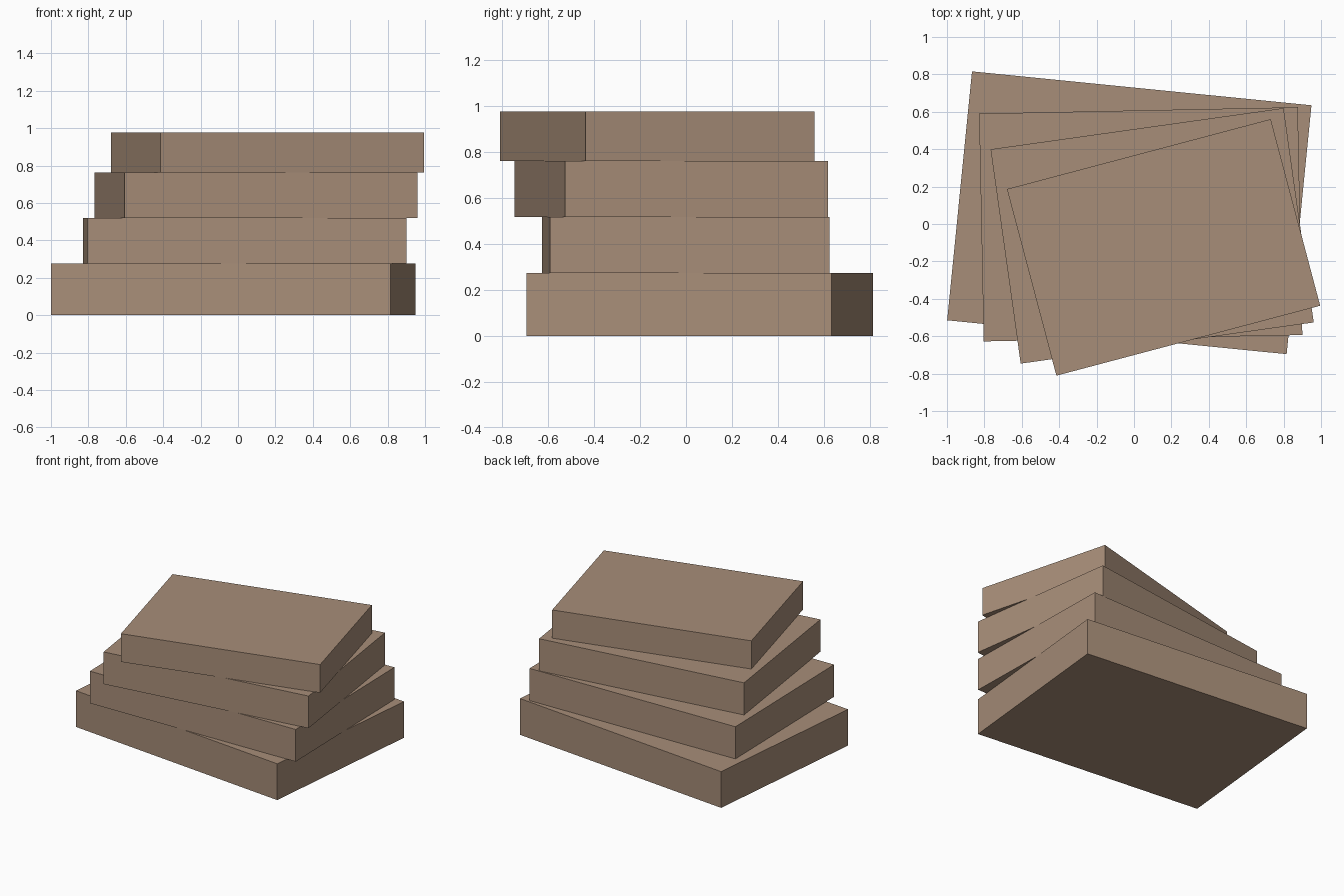
import bpy
from math import radians

if "Cube" in bpy.data.objects:
    bpy.data.objects.remove(bpy.data.objects["Cube"])

stone = bpy.data.materials.new("brown_stone")
stone.diffuse_color = (0.39, 0.27, 0.19, 1)
stone.use_nodes = True
stone.node_tree.nodes["Principled BSDF"].inputs["Base Color"].default_value = stone.diffuse_color

# Stacked slabs: width, depth, bottom z, top z (sizes shrink upward)
slabs = [
    (1.824, 1.337, 0.0, 0.275),
    (1.704, 1.218, 0.275, 0.519),
    (1.582, 1.157, 0.519, 0.763),
    (1.459, 1.032, 0.763, 0.977),
]

# Each slab drifts and twists by a constant step
for i, (w, d, z0, z1) in enumerate(slabs):
    bpy.ops.mesh.primitive_cube_add(
        size=1,
        location=(-0.025 + 0.061 * i, 0.06 - 0.0617 * i, (z0 + z1) / 2),
        rotation=(0, 0, radians(-5.7 + 6.85 * i)))
    slab = bpy.context.object
    slab.name = f"slab_{i + 1}"
    slab.scale = (w, d, z1 - z0)
    bpy.ops.object.transform_apply(location=False, rotation=False, scale=True)
    slab.data.materials.append(stone)
